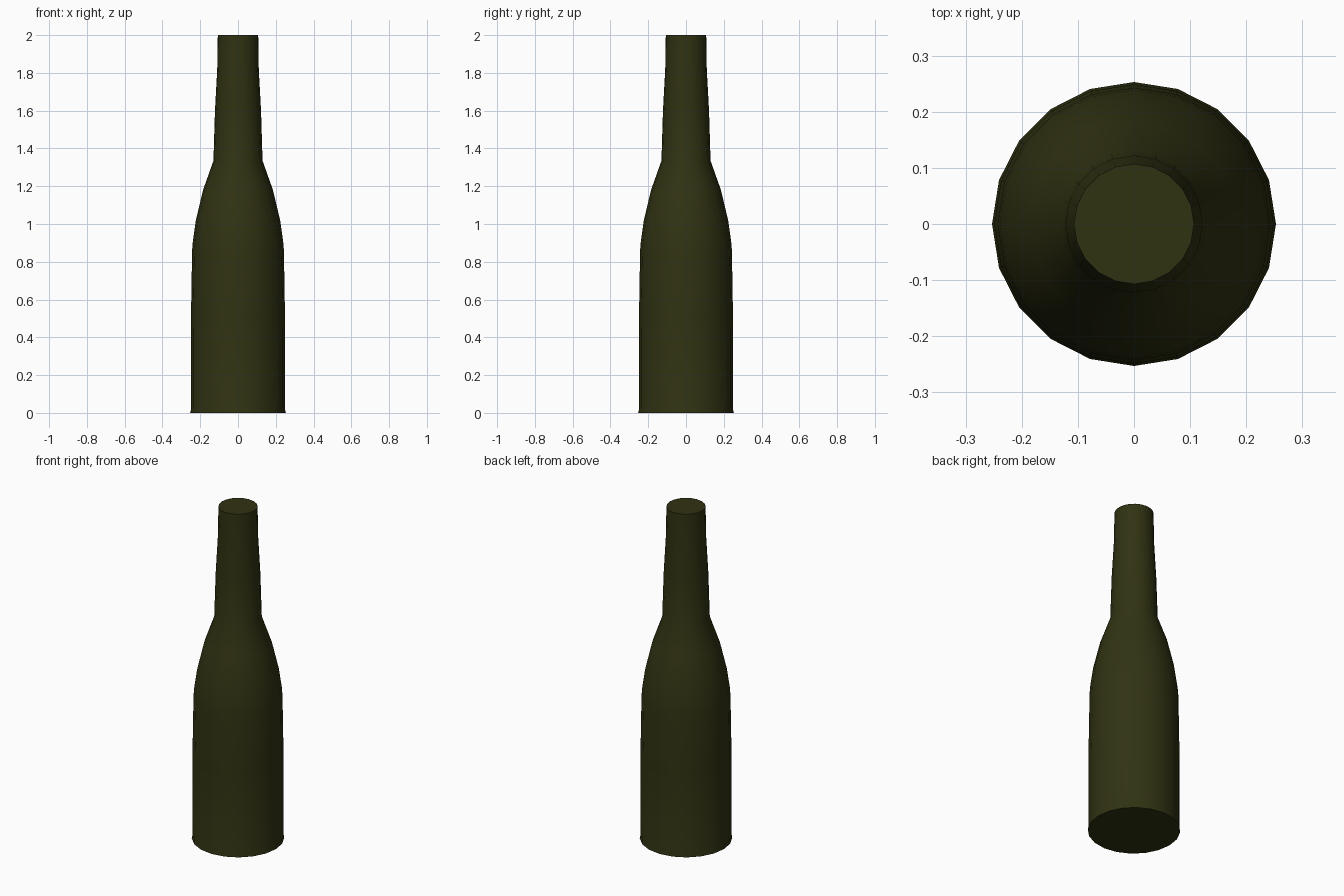
import bpy, bmesh, math

if "Cube" in bpy.data.objects:
    bpy.data.objects.remove(bpy.data.objects["Cube"])

SIDES = 20
# Bottle profile: (radius, height)
PROFILE = [(0.253, 0.0), (0.250, 0.012), (0.249, 0.5), (0.243, 0.86),
           (0.239, 0.91), (0.223, 1.02), (0.185, 1.18), (0.130, 1.335),
           (0.122, 1.6), (0.110, 1.82), (0.107, 2.0)]

# Body: rings joined by quads, closed with flat caps
bm = bmesh.new()
rings = []
for r, z in PROFILE:
    rings.append([bm.verts.new((r * math.cos(2 * math.pi * i / SIDES),
                                r * math.sin(2 * math.pi * i / SIDES), z))
                  for i in range(SIDES)])
for low, high in zip(rings, rings[1:]):
    for i in range(SIDES):
        j = (i + 1) % SIDES
        bm.faces.new((low[i], low[j], high[j], high[i]))
bm.faces.new(rings[0][::-1])
bm.faces.new(rings[-1])

mesh = bpy.data.meshes.new("bottle")
bm.to_mesh(mesh)
bm.free()
bottle = bpy.data.objects.new("bottle", mesh)
bpy.context.collection.objects.link(bottle)

# Dark olive glass
glass = bpy.data.materials.new("olive_glass")
glass.diffuse_color = (0.03, 0.032, 0.006, 1)
glass.use_nodes = True
glass.node_tree.nodes["Principled BSDF"].inputs["Base Color"].default_value = glass.diffuse_color
mesh.materials.append(glass)

# Smooth sides, sharp cap edges
bpy.context.view_layer.objects.active = bottle
bottle.select_set(True)
bpy.ops.object.shade_smooth_by_angle(angle=math.radians(40))
